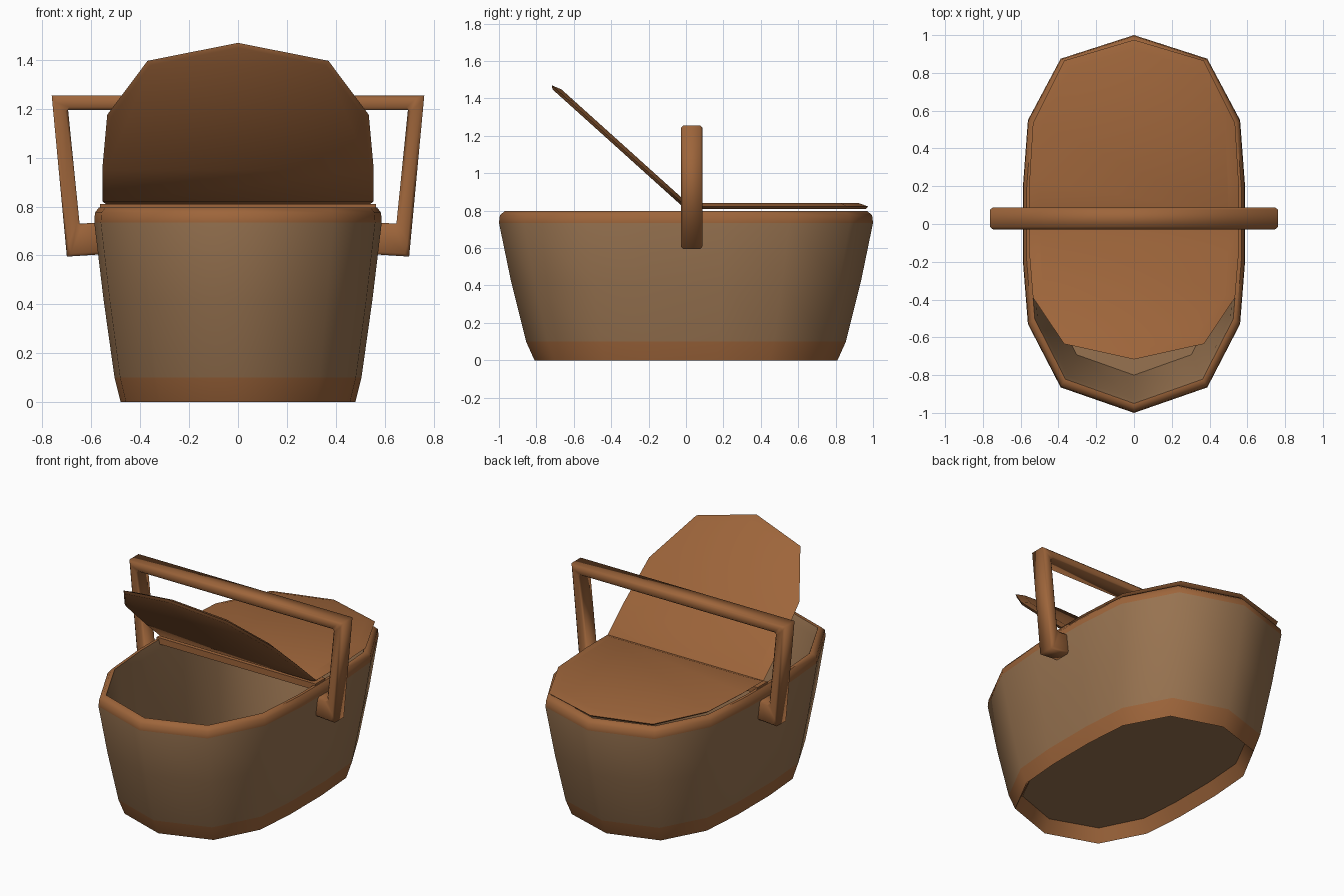
import bpy, bmesh, math
from mathutils import Matrix

if "Cube" in bpy.data.objects:
    bpy.data.objects.remove(bpy.data.objects["Cube"])


def material(name, color):
    m = bpy.data.materials.new(name)
    m.diffuse_color = (*color, 1)
    m.use_nodes = True
    m.node_tree.nodes["Principled BSDF"].inputs["Base Color"].default_value = m.diffuse_color
    return m


WICKER = material("wicker", (0.31, 0.17, 0.08))
WOOD = material("wood", (0.34, 0.13, 0.043))

# right half of the plan outline, from the back tip to the front tip (unit size)
HALF = [(0, 1), (0.66, 0.875), (0.955, 0.55), (1, 0.2), (1, -0.2),
        (0.955, -0.53), (0.66, -0.865), (0, -1)]
OUTLINE = HALF + [(-x, y) for x, y in HALF[-2:0:-1]]


def make(name, bm, mats, angle=60):
    bmesh.ops.recalc_face_normals(bm, faces=bm.faces)
    me = bpy.data.meshes.new(name)
    bm.to_mesh(me)
    bm.free()
    ob = bpy.data.objects.new(name, me)
    bpy.context.collection.objects.link(ob)
    for m in mats:
        me.materials.append(m)
    bpy.ops.object.select_all(action='DESELECT')
    ob.select_set(True)
    bpy.context.view_layer.objects.active = ob
    bpy.ops.object.shade_smooth_by_angle(angle=math.radians(angle))
    return ob


def loft(bm, rings, mats=None, closed=False):
    loops = [[bm.verts.new(p) for p in r] for r in rings]
    n = len(loops[0])
    count = len(loops) if closed else len(loops) - 1
    for i in range(count):
        a, b = loops[i], loops[(i + 1) % len(loops)]
        for j in range(n):
            f = bm.faces.new((a[j], a[(j + 1) % n], b[(j + 1) % n], b[j]))
            if mats:
                f.material_index = mats[i]
    return loops


# basket shell: outside wall, rim, inside wall, raised floor
bm = bmesh.new()
sizes = [(0.44, 0.77, 0.08), (0.48, 0.81, 0.0), (0.505, 0.855, 0.1), (0.55, 0.935, 0.42),
         (0.588, 1.0, 0.735), (0.585, 0.995, 0.775), (0.568, 0.97, 0.797),
         (0.55, 0.95, 0.797), (0.535, 0.93, 0.74), (0.46, 0.80, 0.1)]
loops = loft(bm, [[(x * w, y * l, z) for x, y in OUTLINE] for w, l, z in sizes],
             [1, 1, 0, 0, 1, 1, 1, 0, 0])
bm.faces.new(loops[0])
bm.faces.new(loops[-1])
make("basket_body", bm, [WICKER, WOOD], 50)


# lids: half-outline plates with a softened top edge, hinged at y = 0
def lid(name, matrix):
    shape = [(-0.555, 0), (-0.555, 0.2), (-0.535, 0.53), (-0.37, 0.86), (0, 0.97),
             (0.37, 0.86), (0.535, 0.53), (0.555, 0.2), (0.555, 0)]
    bm = bmesh.new()
    rings = []
    for inset, z in ((0.97, 0.0), (1, 0.014), (0.9, 0.032)):
        rings.append([(x * inset, 0.45 + (y - 0.45) * inset, z) for x, y in shape])
    loops = loft(bm, rings)
    bm.faces.new(loops[0])
    bm.faces.new(loops[-1])
    bm.transform(matrix)
    make(name, bm, [WOOD])


lid("closed_lid", Matrix.Translation((0, 0.005, 0.808)))
lid("open_lid", Matrix.Translation((0, -0.005, 0.81))
    @ Matrix.Rotation(math.radians(-42), 4, 'X') @ Matrix.Rotation(math.pi, 4, 'Z'))

# hinge bar between the lids
bm = bmesh.new()
bmesh.ops.create_cube(bm, size=1, matrix=Matrix.Translation((0, 0.03, 0.79))
                      @ Matrix.Diagonal((1.13, 0.1, 0.04, 1)))
make("hinge_bar", bm, [WOOD])

# carrying handle: one bracket profile swept across its depth
half = [(0.55, 0.605), (0.70, 0.595), (0.762, 1.255)]
inner = [(0.695, 1.195), (0.648, 0.73), (0.55, 0.735)]
path = list(zip(half, reversed(inner)))
sections = path + [((-o[0], o[1]), (-i[0], i[1])) for o, i in reversed(path)]
bm = bmesh.new()
loops = loft(bm, [[(o[0], -0.028, o[1]), (o[0], 0.088, o[1]),
                   (i[0], 0.088, i[1]), (i[0], -0.028, i[1])] for o, i in sections])
bm.faces.new(loops[0])
bm.faces.new(loops[-1])
bmesh.ops.bevel(bm, geom=[e for e in bm.edges if abs(e.verts[0].co.y - e.verts[1].co.y) < 0.01],
                offset=0.012, segments=1, affect='EDGES')
make("handle", bm, [WOOD])
